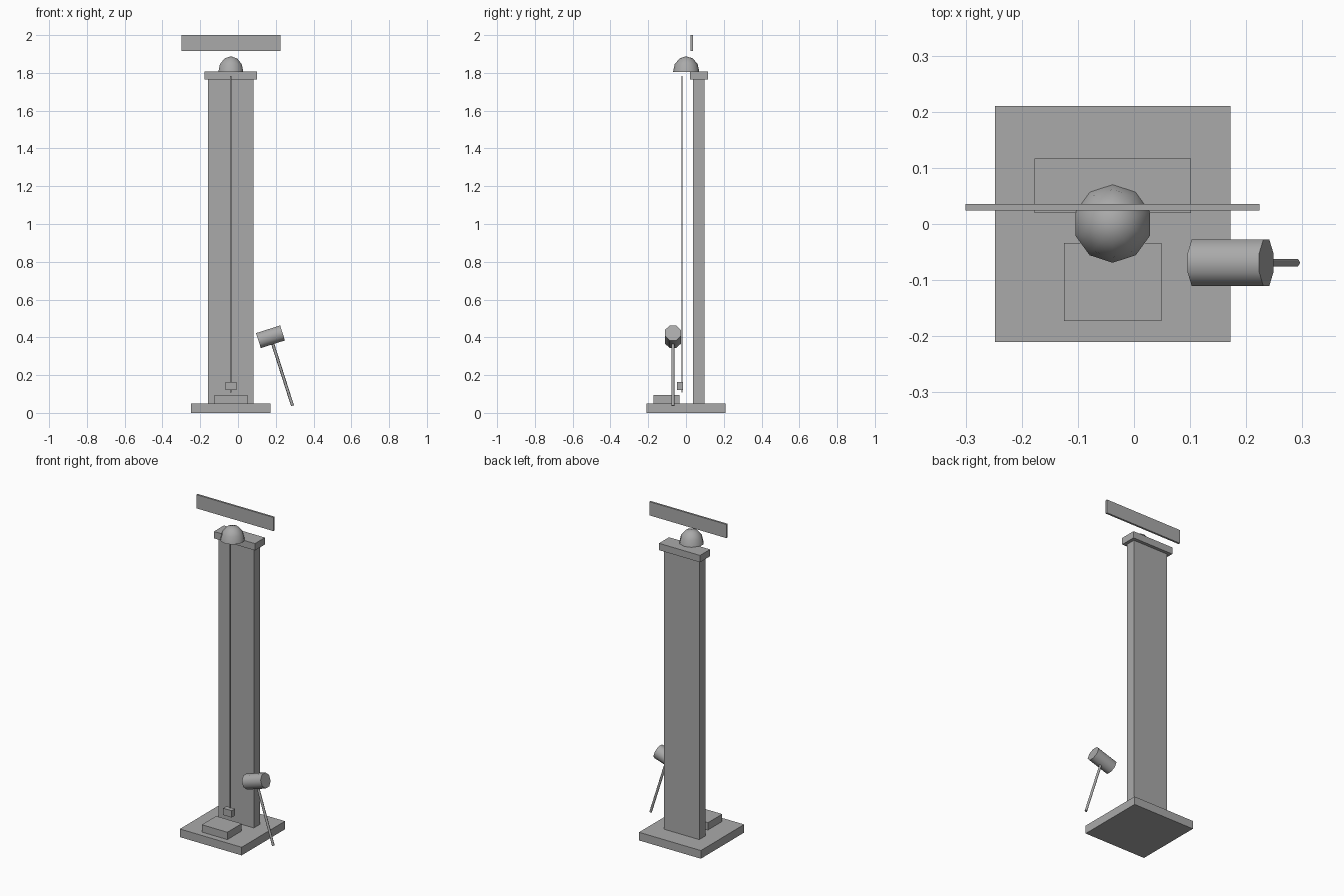
import bpy, bmesh, math
from mathutils import Matrix, Vector

if "Cube" in bpy.data.objects:
    bpy.data.objects.remove(bpy.data.objects["Cube"])

grey = bpy.data.materials.new("plain grey")
grey.diffuse_color = (0.4, 0.4, 0.4, 1)
grey.use_nodes = True
grey.node_tree.nodes["Principled BSDF"].inputs["Base Color"].default_value = grey.diffuse_color
CX = -0.038  # centre line of the tower


def finish(name, bm, smooth=None):
    bmesh.ops.recalc_face_normals(bm, faces=bm.faces[:])
    me = bpy.data.meshes.new(name)
    bm.to_mesh(me)
    bm.free()
    me.materials.append(grey)
    ob = bpy.data.objects.new(name, me)
    bpy.context.collection.objects.link(ob)
    if smooth:
        bpy.ops.object.select_all(action='DESELECT')
        ob.select_set(True)
        bpy.context.view_layer.objects.active = ob
        bpy.ops.object.shade_smooth_by_angle(angle=math.radians(smooth))
    return ob


def box(name, width, y0, y1, z0, z1):
    """Box centred on the tower's centre line."""
    bm = bmesh.new()
    m = Matrix.Translation((CX, (y0 + y1) / 2, (z0 + z1) / 2))
    m = m @ Matrix.Diagonal((width, y1 - y0, z1 - z0, 1))
    bmesh.ops.create_cube(bm, size=1, matrix=m)
    return finish(name, bm)


def rod(name, a, b, radius, sides, turn=0.0):
    """Cylinder from point a to point b."""
    a, b = Vector(a), Vector(b)
    d = b - a
    m = Matrix.Translation((a + b) / 2) @ d.to_track_quat('Z', 'Y').to_matrix().to_4x4()
    m = m @ Matrix.Rotation(turn, 4, 'Z')
    bm = bmesh.new()
    bmesh.ops.create_cone(bm, cap_ends=True, segments=sides, radius1=radius,
                          radius2=radius, depth=d.length, matrix=m)
    return finish(name, bm, 65)


# Tower
box("base", 0.42, -0.21, 0.21, 0.0, 0.05)
box("tower_board", 0.24, 0.037, 0.097, 0.05, 1.766)
box("tower_cap", 0.279, 0.02, 0.117, 1.766, 1.808)
box("sign_board", 0.524, 0.024, 0.036, 1.916, 2.0)
# Strike pad, guide wire and puck
box("strike_pad", 0.174, -0.173, -0.034, 0.05, 0.095)
box("guide_wire", 0.007, -0.023, -0.019, 0.109, 1.783)
box("puck", 0.058, -0.048, -0.016, 0.122, 0.164)

# Bell: ten-sided half dome, slightly stretched, open below
bm = bmesh.new()
bmesh.ops.create_uvsphere(bm, u_segments=10, v_segments=6, radius=0.07)
bmesh.ops.delete(bm, geom=[v for v in bm.verts if v.co.z < -0.001], context='VERTS')
bmesh.ops.transform(bm, verts=bm.verts[:],
                    matrix=Matrix.Translation((CX, 0.001, 1.804)) @ Matrix.Diagonal((1, 1, 1.2, 1)))
finish("bell", bm, 65)

# Mallet leaning beside the tower
tilt = math.radians(17.7)
centre = Vector((0.172, -0.069, 0.403))
along = Vector((math.cos(tilt), 0, math.sin(tilt)))
down = Vector((math.sin(tilt), 0, -math.cos(tilt)))
rod("mallet_head", centre - along * 0.067, centre + along * 0.067, 0.045, 8, math.pi / 8)
rod("mallet_handle", centre, centre + down * 0.383, 0.008, 6)
